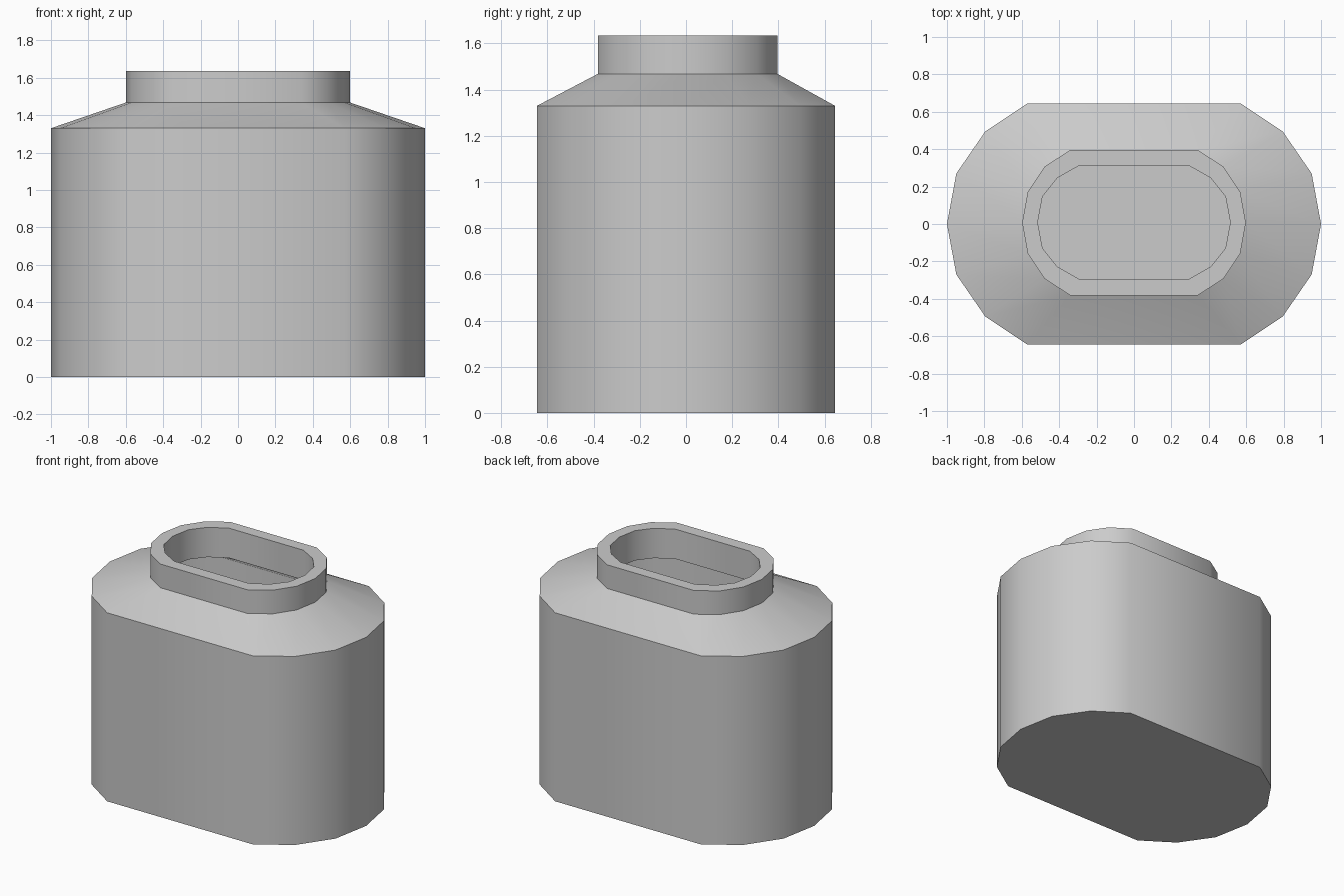
import bpy, bmesh, math

if "Cube" in bpy.data.objects:
    bpy.data.objects.remove(bpy.data.objects["Cube"])


def ring(bm, corners, z, dy=0.0):
    """14-sided oval ring mirrored from one quadrant of corners."""
    q = corners
    pts = q + [(-x, y) for x, y in reversed(q)]          # back half, right to left
    pts += [(-x, -y) for x, y in q[1:]]                  # front left
    pts += [(x, -y) for x, y in reversed(q[1:])]         # front right
    return [bm.verts.new((x, y + dy, z)) for x, y in pts]


# Quadrant corners, from the side point to the back flat
body = [(1.0, 0), (0.95, 0.27), (0.795, 0.495), (0.57, 0.645)]
neck = [(0.598, 0), (0.568, 0.165), (0.478, 0.30), (0.34, 0.389)]
mouth = [(0.515, 0), (0.489, 0.138), (0.41, 0.237), (0.29, 0.305)]
cavity = [(0.915, 0), (0.872, 0.235), (0.735, 0.43), (0.535, 0.56)]

bm = bmesh.new()
# Continuous wall: outside up, over the rim, then down inside the hollow
rings = [
    ring(bm, body, 0.0),
    ring(bm, body, 1.33),
    ring(bm, neck, 1.468, 0.007),
    ring(bm, neck, 1.635, 0.007),
    ring(bm, mouth, 1.635, 0.009),
    ring(bm, mouth, 1.425, 0.009),
    ring(bm, cavity, 1.275),
    ring(bm, cavity, 0.085),
]
for low, high in zip(rings, rings[1:]):
    n = len(low)
    for i in range(n):
        j = (i + 1) % n
        bm.faces.new((low[i], low[j], high[j], high[i]))
# Underside and inner floor
bm.faces.new(list(reversed(rings[0])))
bm.faces.new(rings[-1])
bmesh.ops.recalc_face_normals(bm, faces=bm.faces)

mesh = bpy.data.meshes.new("jar")
bm.to_mesh(mesh)
bm.free()
jar = bpy.data.objects.new("jar", mesh)
bpy.context.collection.objects.link(jar)

# Smooth around the walls, crisp at shoulder and rim
bpy.context.view_layer.objects.active = jar
jar.select_set(True)
bpy.ops.object.shade_smooth_by_angle(angle=math.radians(40))
